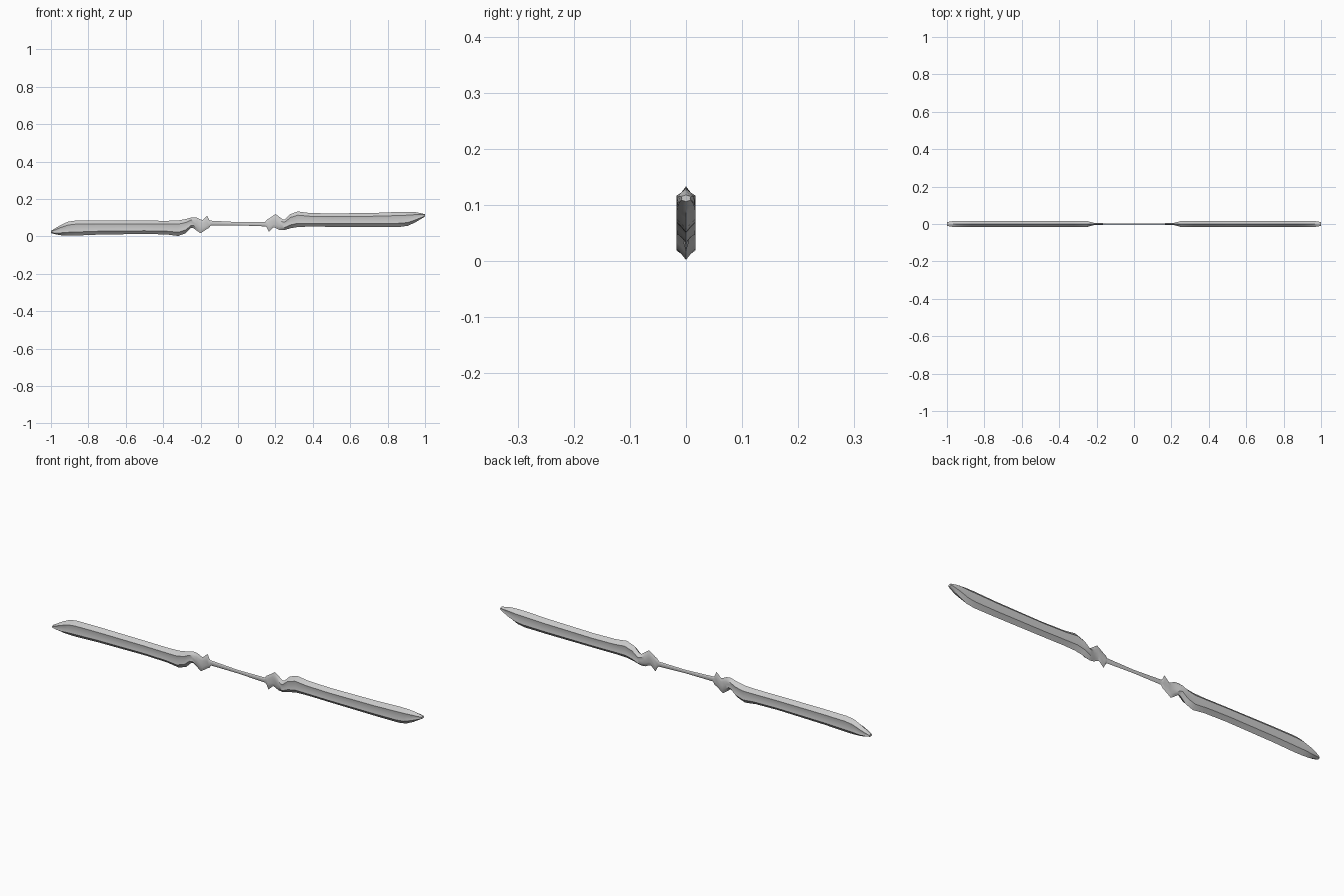
import bpy, bmesh, math
from mathutils import Matrix

if "Cube" in bpy.data.objects:
    bpy.data.objects.remove(bpy.data.objects["Cube"])

CZ = 0.0675  # height of the rotation centre

# Cross-section: (fraction of height, fraction of half thickness), shallow groove in the middle
SECTION = [(0, 0), (.13, .5), (.24, 1), (.5, .8), (.76, 1), (.87, .5)]
RING = SECTION + [(1, 0)] + [(f, -t) for f, t in reversed(SECTION[1:])]

# Stations along the right half: x, lower z, upper z, half thickness
BLADE = [
    (.145, .057, .076, .003), (.155, .045, .090, .004), (.165, .024, .095, .004),
    (.190, .048, .112, .005), (.200, .045, .119, .005), (.220, .035, .105, .007),
    (.240, .033, .090, .013), (.252, .035, .091, .016), (.280, .043, .119, .017),
    (.320, .050, .133, .017), (.380, .052, .125, .017), (.500, .051, .122, .017),
    (.750, .050, .126, .017), (.870, .051, .131, .017), (.910, .057, .131, .017),
    (.950, .076, .129, .017), (.980, .094, .123, .014), (1.00, .106, .118, .009),
]
# Thin tapering rod between the two guards
ROD = [(-.15, .059, .084, .003), (0, .059, .076, .003), (.15, .053, .078, .003)]


def loft(name, stations):
    bm = bmesh.new()
    rings = []
    for x, lo, hi, th in stations:
        rings.append([bm.verts.new((x, t * th, lo + f * (hi - lo))) for f, t in RING])
    n = len(RING)
    for a, b in zip(rings, rings[1:]):
        for i in range(n):
            j = (i + 1) % n
            bm.faces.new((a[i], a[j], b[j], b[i]))
    bm.faces.new(rings[0])
    bm.faces.new(rings[-1])
    bmesh.ops.recalc_face_normals(bm, faces=bm.faces)
    mesh = bpy.data.meshes.new(name)
    bm.to_mesh(mesh)
    bm.free()
    ob = bpy.data.objects.new(name, mesh)
    bpy.context.collection.objects.link(ob)
    bpy.ops.object.select_all(action='DESELECT')
    ob.select_set(True)
    bpy.context.view_layer.objects.active = ob
    bpy.ops.object.shade_smooth_by_angle(angle=math.radians(50))
    return ob


# Right blade with guard, rod, and the left blade turned half a circle
right = loft("right_blade", BLADE)
loft("centre_rod", ROD)
left = right.copy()
left.data = right.data.copy()
left.name = "left_blade"
left.data.transform(Matrix.Translation((0, 0, CZ)) @ Matrix.Rotation(math.pi, 4, 'Y')
                    @ Matrix.Translation((0, 0, -CZ)))
bpy.context.collection.objects.link(left)
